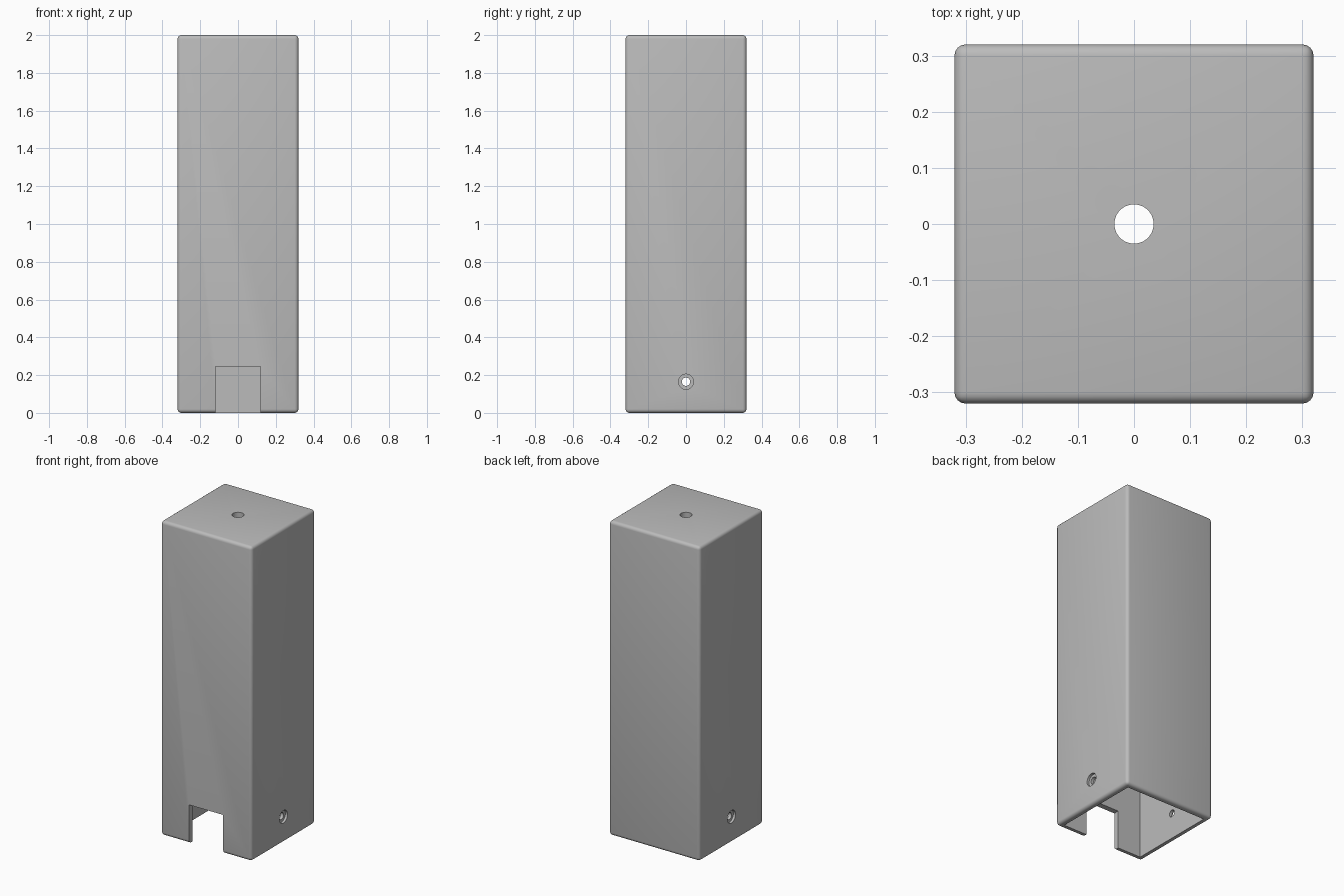
import bpy, math

cube = bpy.data.objects.get("Cube")
if cube:
    bpy.data.objects.remove(cube, do_unlink=True)

WIDTH, HEIGHT, WALL = 0.64, 2.0, 0.035
HALF = WIDTH / 2
SCREW_Z = 0.165

grey = bpy.data.materials.new("plain grey")
grey.use_nodes = True
colour = (0.5, 0.5, 0.5, 1)
grey.diffuse_color = colour
grey.node_tree.nodes["Principled BSDF"].inputs["Base Color"].default_value = colour


def box(name, size, location):
    bpy.ops.mesh.primitive_cube_add(size=1, location=location)
    obj = bpy.context.object
    obj.name = name
    obj.scale = size
    bpy.ops.object.transform_apply(location=False, rotation=False, scale=True)
    obj.data.materials.append(grey)
    return obj


def rod(name, radius, depth, location, rotation=(0, 0, 0)):
    bpy.ops.mesh.primitive_cylinder_add(vertices=48, radius=radius, depth=depth,
                                        location=location, rotation=rotation)
    obj = bpy.context.object
    obj.name = name
    obj.data.materials.append(grey)
    return obj


# Rounded outer block
housing = box("housing", (WIDTH, WIDTH, HEIGHT), (0, 0, HEIGHT / 2))
bevel = housing.modifiers.new("rounded edges", 'BEVEL')
bevel.width = 0.02
bevel.segments = 4

# Hollow interior, open at the bottom, and the cable notch in the front wall
inner = WIDTH - 2 * WALL
cutters = [
    box("interior_cutter", (inner, inner, HEIGHT), (0, 0, HEIGHT / 2 - WALL)),
    box("notch_cutter", (0.24, 0.2, 0.49), (0, -HALF, 0)),
    rod("top_hole_cutter", 0.035, 0.3, (0, 0, HEIGHT)),
]

# Counterbored screw holes in both side walls
turn = (0, math.pi / 2, 0)
for side, x in (("right", -HALF), ("left", HALF)):
    cutters.append(rod(side + "_screw_hole_cutter", 0.022, 0.2, (x, 0, SCREW_Z), turn))
    cutters.append(rod(side + "_counterbore_cutter", 0.04, 0.03, (x, 0, SCREW_Z), turn))

for cutter in cutters:
    cut = housing.modifiers.new(cutter.name, 'BOOLEAN')
    cut.operation = 'DIFFERENCE'
    cut.solver = 'EXACT'
    cut.object = cutter
    cutter.hide_render = True

# Apply the cuts and remove the helpers
bpy.ops.object.select_all(action='DESELECT')
housing.select_set(True)
bpy.context.view_layer.objects.active = housing
for modifier in list(housing.modifiers):
    bpy.ops.object.modifier_apply(modifier=modifier.name)
for cutter in cutters:
    bpy.data.objects.remove(cutter, do_unlink=True)
bpy.ops.object.shade_smooth_by_angle(angle=math.radians(35))
